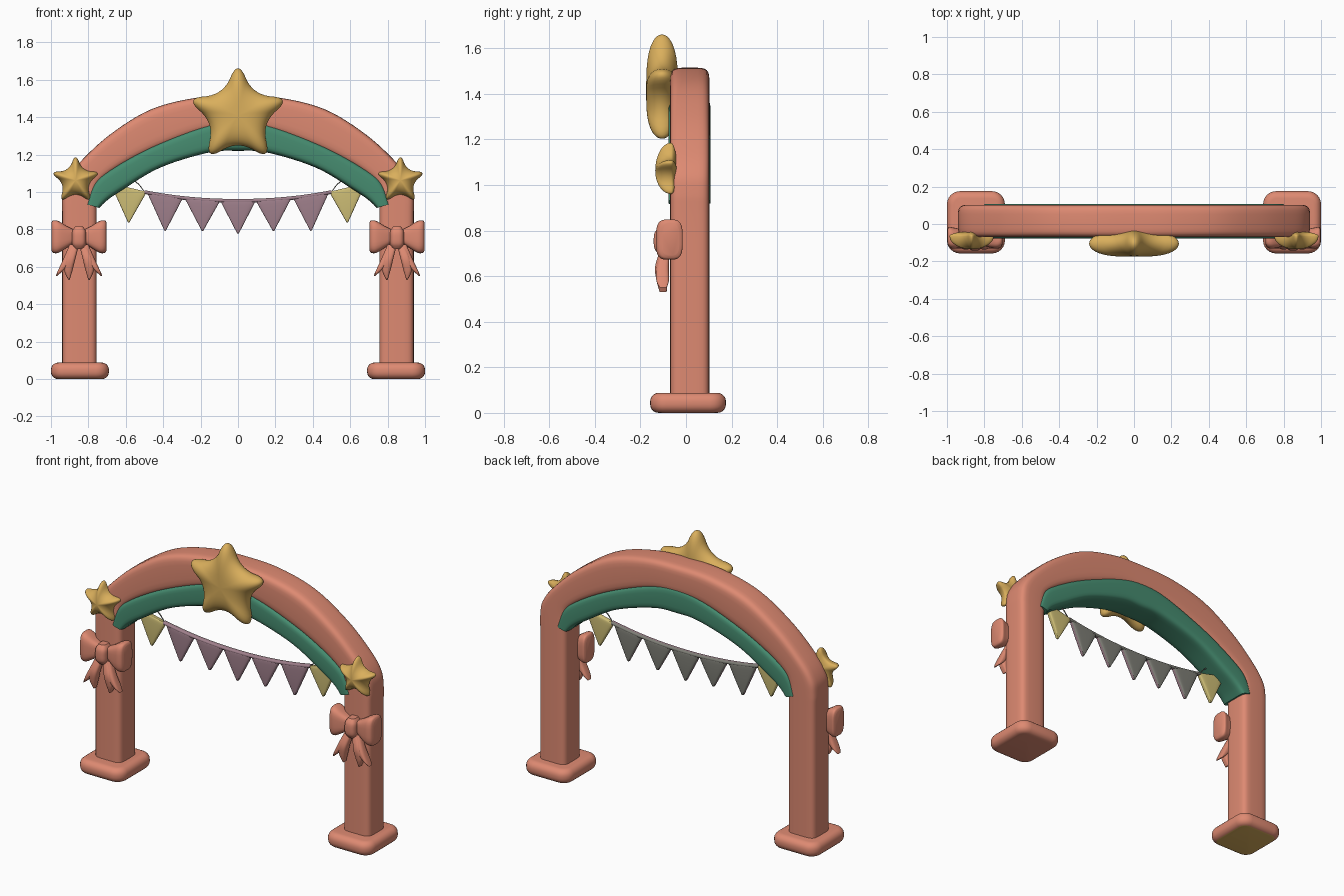
import bpy, bmesh, math

if "Cube" in bpy.data.objects:
    bpy.data.objects.remove(bpy.data.objects["Cube"])


def material(name, r, g, b):
    m = bpy.data.materials.new(name)
    m.diffuse_color = [(c / 255 / 12.92 if c < 11 else ((c / 255 + 0.055) / 1.055) ** 2.4)
                       for c in (r, g, b)] + [1]
    m.use_nodes = True
    m.node_tree.nodes["Principled BSDF"].inputs["Base Color"].default_value = m.diffuse_color
    return m


CORAL = material("coral", 222, 138, 114)
GREEN = material("green", 70, 140, 112)
GOLD = material("gold", 218, 175, 92)
MAUVE = material("mauve", 160, 128, 140)
STRAW = material("pale_yellow", 206, 190, 118)
GREY = material("grey", 126, 126, 118)


def finish(name, bm, *mats):
    bmesh.ops.recalc_face_normals(bm, faces=bm.faces)
    me = bpy.data.meshes.new(name)
    bm.to_mesh(me)
    bm.free()
    for m in mats:
        me.materials.append(m)
    ob = bpy.data.objects.new(name, me)
    bpy.context.collection.objects.link(ob)
    return ob


def catmull(a, b, c, d, t):
    return [0.5 * (2 * q + (r - p) * t + (2 * p - 5 * q + 4 * r - s) * t * t
                   + (3 * q - p - 3 * r + s) * t ** 3) for p, q, r, s in zip(a, b, c, d)]


def sweep(name, stations, *mats, sub=6, n=5, ring=28):
    """Skin rounded-box sections; a station is (x1, z1, x2, z2, y0, y1)."""
    s = [stations[0]] + list(stations) + [stations[-1]]
    rows = [catmull(*s[i:i + 4], k / sub) for i in range(len(s) - 3) for k in range(sub)]
    rows.append(stations[-1])
    bm = bmesh.new()
    loops = []
    for x1, z1, x2, z2, y0, y1 in rows:
        loop = []
        for j in range(ring):
            a = 2 * math.pi * (j + 0.5) / ring
            u = math.copysign(abs(math.cos(a)) ** (2 / n), math.cos(a)) / 2 + 0.5
            v = math.copysign(abs(math.sin(a)) ** (2 / n), math.sin(a)) / 2 + 0.5
            loop.append(bm.verts.new((x1 + (x2 - x1) * u, y0 + (y1 - y0) * v, z1 + (z2 - z1) * u)))
        loops.append(loop)
    for p, q in zip(loops, loops[1:]):
        for j in range(ring):
            k = (j + 1) % ring
            bm.faces.new((p[j], p[k], q[k], q[j]))
    bm.faces.new(loops[0])
    bm.faces.new(loops[-1])
    return finish(name, bm, *mats)


def mirrored(half, y0, y1):
    right = [(*s, y0, y1) for s in half]
    left = [(-a, b, -c, d, e, f) for a, b, c, d, e, f in right[:0:-1]]
    return left + right


def star(name, cx, cy, cz, outer, inner, front, back, power):
    """Puffy star: a smoothed outline shrunk towards domed front and back."""
    pts = []
    for i in range(10):
        a, r = math.pi / 2 + i * math.pi / 5, (inner if i % 2 else outer)
        pts.append((r * math.cos(a), r * math.sin(a)))
    for _ in range(3):
        pts = [(p[0] * w + q[0] * (1 - w), p[1] * w + q[1] * (1 - w))
               for p, q in zip(pts, pts[1:] + pts[:1]) for w in (0.75, 0.25)]
    bm = bmesh.new()
    loops = []
    for i in range(1, 20):
        a = math.pi * (i / 20 - 0.5)
        s, y = math.cos(a) ** power, math.sin(a) * (back if a > 0 else front)
        loops.append([bm.verts.new((cx + x * s, cy + y, cz + z * s)) for x, z in pts])
    m = len(pts)
    for p, q in zip(loops, loops[1:]):
        for j in range(m):
            bm.faces.new((p[j], p[(j + 1) % m], q[(j + 1) % m], q[j]))
    for loop, y in ((loops[0], -front), (loops[-1], back)):
        tip = bm.verts.new((cx, cy + y, cz))
        for j in range(m):
            bm.faces.new((loop[j], loop[(j + 1) % m], tip))
    return finish(name, bm, GOLD)


# Pillars and outer arch in one sweep, with the green inner band
sweep("arch_frame", mirrored([
    (0, 1.34, 0, 1.515), (.18, 1.325, .23, 1.503), (.43, 1.235, .47, 1.44),
    (.62, 1.14, .685, 1.307), (.73, 1.06, .845, 1.16), (.755, 1.0, .92, 1.06),
    (.755, .92, .94, .97), (.755, .8, .94, .8), (.755, .04, .94, .04)], -.07, .103), CORAL)
sweep("inner_band", mirrored([
    (0, 1.22, 0, 1.385), (.16, 1.21, .18, 1.355), (.417, 1.13, .47, 1.24),
    (.62, 1.01, .685, 1.12), (.70, .955, .77, 1.045), (.742, .915, .81, .935)], -.078, .108), GREEN)

# Foot blocks
for side, label in ((-1, "left"), (1, "right")):
    bm = bmesh.new()
    bmesh.ops.create_cube(bm, size=1)
    for v in bm.verts:
        v.co = (side * .845 + v.co.x * .31, .009 + v.co.y * .333, .044 + v.co.z * .088)
    upright = [e for e in bm.edges if abs(e.verts[0].co.z - e.verts[1].co.z) > .05]
    bmesh.ops.bevel(bm, geom=upright, offset=.07, segments=6, profile=.5, affect='EDGES')
    rims = [e for e in bm.edges if abs(e.verts[0].co.z - e.verts[1].co.z) < .01]
    bmesh.ops.bevel(bm, geom=rims, offset=.038, segments=5, profile=.5, affect='EDGES')
    foot = finish(label + "_foot", bm, CORAL, GOLD)
    # Gold underside on the left foot
    for p in foot.data.polygons:
        p.material_index = int(side < 0 and p.normal.z < -.98)

# Stars
star("large_star", 0, -.105, 1.41, .298, .135, .07, .07, .65)
for side, label in ((-1, "left"), (1, "right")):
    star(label + "_small_star", side * .868, -.065, 1.062, .148, .062, .07, .025, 1.0)

# Bows: two loops, a knot and forked tails on each pillar
LOOP = [(.01, .74, .01, .79, -.10, -.05), (.06, .705, .06, .815, -.12, -.03),
        (.11, .675, .11, .845, -.132, -.02), (.138, .675, .138, .848, -.125, -.015),
        (.148, .69, .148, .835, -.105, -.03)]
PRONGS = [[(.0, .72, .05, .72, -.11, -.07), (.03, .65, .085, .64, -.13, -.075),
           (.075, .59, .115, .575, -.13, -.075), (.118, .55, .125, .55, -.115, -.085)],
          [(.0, .72, .04, .72, -.11, -.07), (.02, .64, .07, .65, -.135, -.08),
           (.035, .58, .08, .585, -.13, -.08), (.05, .53, .057, .53, -.115, -.085)]]
for side, label in ((-1, "left"), (1, "right")):
    cx = side * .85
    for d, part in ((-1, "left"), (1, "right")):
        def place(st):
            return [(cx + d * a, b, cx + d * c, z, e, f) for a, b, c, z, e, f in st]
        sweep(f"{label}_bow_{part}_loop", place(LOOP), CORAL, n=3.5)
        for i, prong in enumerate(PRONGS):
            sweep(f"{label}_bow_{part}_tail_{i + 1}", place(prong), CORAL, n=3)
    sweep(label + "_bow_knot", [
        (cx - .022, .695, cx + .022, .695, -.12, -.06), (cx - .036, .72, cx + .036, .72, -.138, -.05),
        (cx - .038, .755, cx + .038, .755, -.142, -.05), (cx - .036, .79, cx + .036, .79, -.138, -.05),
        (cx - .022, .815, cx + .022, .815, -.12, -.06)], CORAL, n=3)


# Bunting: flags hang from a sagging line, grey on the back
def sag(x):
    return .957 + .2 * abs(x) ** 2.1


for i, (x, tip) in enumerate([(-.585, .83), (-.39, .785), (-.19, .785), (0, .77),
                              (.19, .785), (.39, .785), (.585, .83)]):
    l, r = x - .098, x + .098
    zl, zr = sag(l), sag(r)

    def at(t, h):
        return (l + (x - l) * t, zl + (tip - zl) * t, r + (x - r) * t, zr + (tip - zr) * t, -h, h)
    end = i in (0, 6)
    flag = sweep(f"flag_{i + 1}", [at(0, .010), at(.08, .016), at(.5, .016), at(.9, .011), at(.96, .006)],
                 STRAW if end else MAUVE, STRAW if end else GREY, sub=4)
    for p in flag.data.polygons:
        p.material_index = int(p.normal.y > .1)

line = [k * .1 for k in range(-5, 6)]
cord = sweep("bunting_cord", [(x, sag(x) - .014, x, sag(x) + .006, -.016, .016) for x in line],
             MAUVE, GREY, sub=3, n=2.5, ring=16)
for p in cord.data.polygons:
    p.material_index = int(p.normal.y > .1)

# Thin ties up to the arch
for side, label in ((-1, "left"), (1, "right")):
    sweep(label + "_tie", [(side * x, z - .004, side * x, z + .004, -.004, .004) for x, z in
                           ((.50, 1.0), (.53, 1.04), (.57, 1.07), (.62, 1.09))], GREY, n=2, ring=10)

# Smooth shading
for ob in bpy.context.collection.objects:
    ob.select_set(True)
    bpy.context.view_layer.objects.active = ob
bpy.ops.object.shade_smooth_by_angle(angle=math.radians(45))
